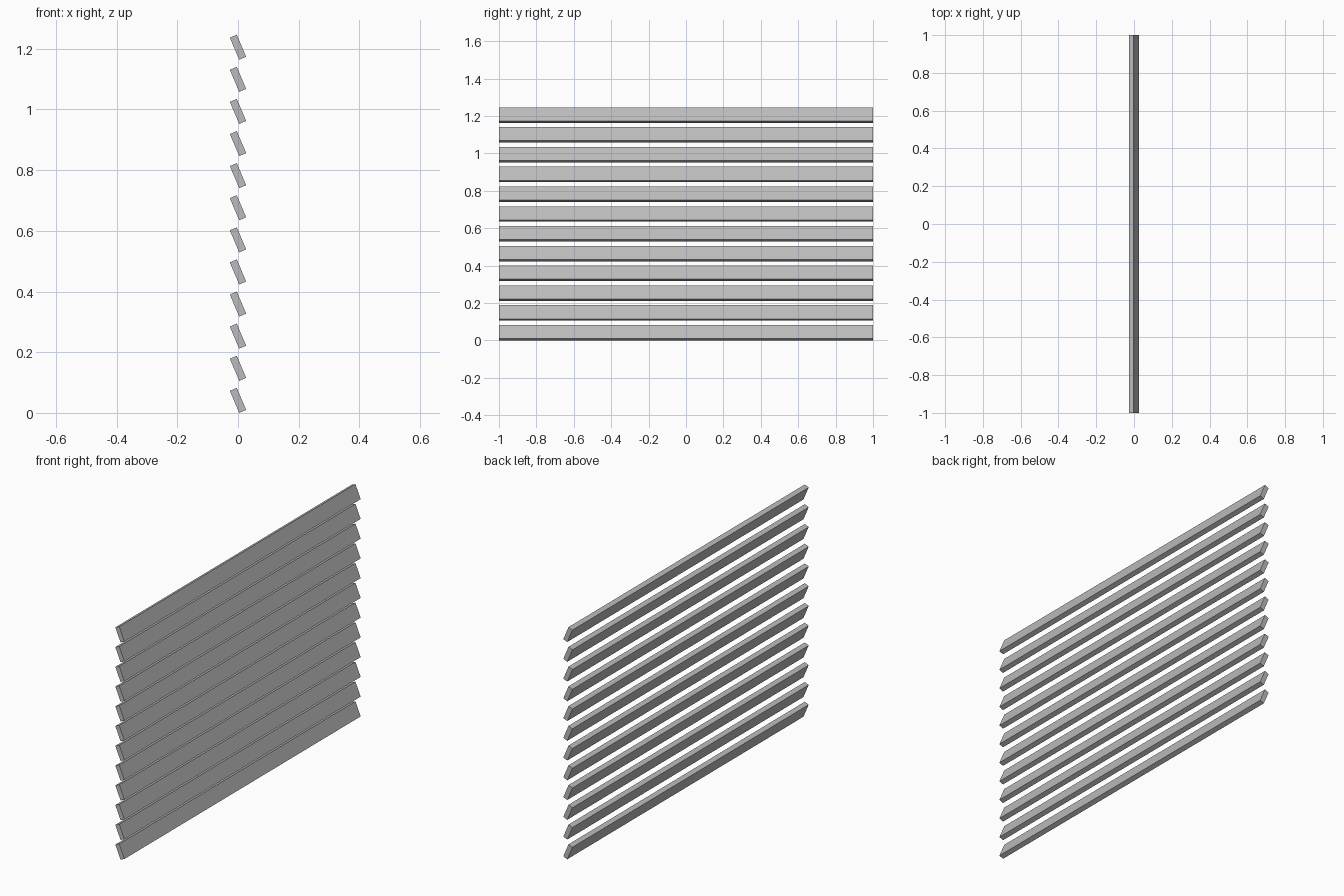
import bpy
from math import radians, sin, cos

cube = bpy.data.objects.get("Cube")
if cube:
    bpy.data.objects.remove(cube, do_unlink=True)

SLATS = 12
PITCH = 0.1058
THICK, LENGTH, DEPTH = 0.025, 2.0, 0.079
TILT = radians(23)

# Plain grey for every slat
grey = bpy.data.materials.new("slat_grey")
grey.use_nodes = True
colour = (0.5, 0.5, 0.5, 1)
grey.diffuse_color = colour
grey.node_tree.nodes["Principled BSDF"].inputs["Base Color"].default_value = colour

# Tilted slats stacked at an even pitch, lowest one resting on the ground
half_height = (DEPTH * cos(TILT) + THICK * sin(TILT)) / 2
for i in range(SLATS):
    bpy.ops.mesh.primitive_cube_add(size=1, location=(0, 0, half_height + i * PITCH))
    slat = bpy.context.object
    slat.name = f"louvre_slat_{i + 1}"
    slat.scale = (THICK, LENGTH, DEPTH)
    bpy.ops.object.transform_apply(location=False, rotation=False, scale=True)
    slat.rotation_euler.y = -TILT
    slat.data.materials.append(grey)
